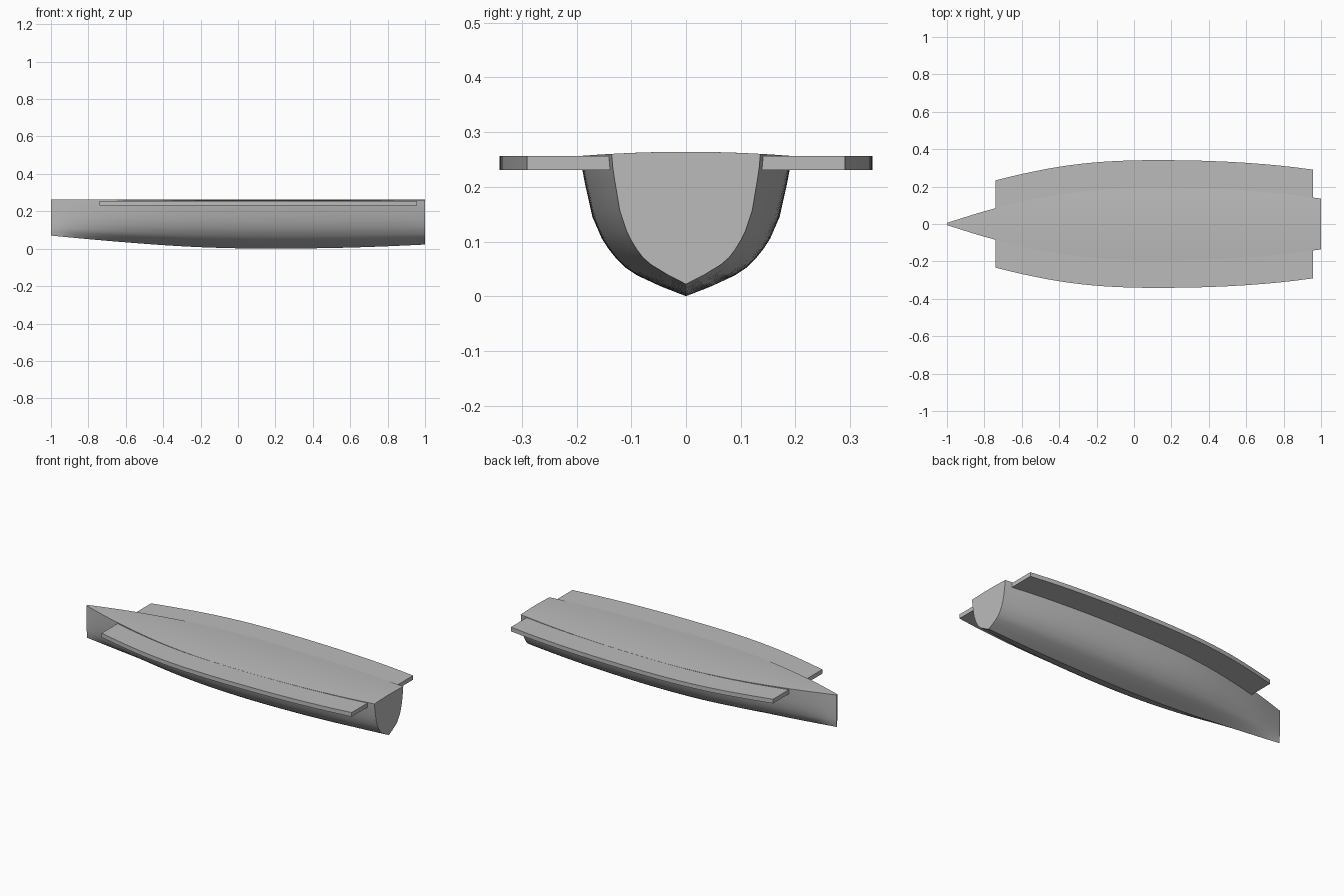
import bpy, bmesh

cube = bpy.data.objects.get("Cube")
if cube:
    bpy.data.objects.remove(cube, do_unlink=True)

grey = bpy.data.materials.new("plain grey")
grey.use_nodes = True
grey.diffuse_color = (0.5, 0.5, 0.5, 1)
grey.node_tree.nodes["Principled BSDF"].inputs["Base Color"].default_value = (0.5, 0.5, 0.5, 1)

# Lines of the boat at even spacing from bow to stern
HALF_WIDTHS = [0.006, 0.068, 0.118, 0.157, 0.181, 0.191, 0.192, 0.188, 0.178, 0.161, 0.136]
KEEL = [0.07, 0.051, 0.034, 0.019, 0.008, 0.002, 0.0, 0.002, 0.006, 0.013, 0.022]
# Side shape from keel to deck edge, as fractions of half width and depth
SECTION = [(0, 0), (0.24, 0.07), (0.47, 0.15), (0.58, 0.205), (0.66, 0.265), (0.74, 0.34),
           (0.8, 0.41), (0.89, 0.565), (0.93, 0.7), (0.96, 0.8), (0.985, 0.9), (1, 1)]
DECK_STEPS = 8


def along(values, x):
    """Smooth curve through evenly spaced values, x from -1 to 1."""
    t = (x + 1) / 2 * (len(values) - 1)
    i = min(int(t), len(values) - 2)
    f = t - i
    b, c = values[i], values[i + 1]
    a = values[i - 1] if i > 0 else 2 * b - c
    d = values[i + 2] if i + 2 < len(values) else 2 * c - b
    return b + f / 2 * (c - a + f * (2 * a - 5 * b + 4 * c - d + f * (3 * (b - c) + d - a)))


def deck_height(y):
    return 0.264 - 0.0075 * (y / 0.192) ** 2


def hull_ring(x):
    w, keel = along(HALF_WIDTHS, x), along(KEEL, x)
    depth = deck_height(w) - keel
    side = [(w * u, keel + depth * v) for u, v in SECTION]
    deck = [w * (1 - 2 * k / DECK_STEPS) for k in range(1, DECK_STEPS)]
    ring = side + [(y, deck_height(y)) for y in deck]
    ring += [(-y, z) for y, z in reversed(side[1:])]
    return [(x, y, z) for y, z in ring]


def plate_ring(side):
    def ring(x):
        w = along(HALF_WIDTHS, x)
        inner, outer = side * w * 0.985, side * (w + 0.149)
        return [(x, inner, 0.231), (x, outer, 0.231), (x, outer, 0.256), (x, inner, 0.256)]
    return ring


def loft(name, ring, start, end, steps):
    """Skin a row of closed sections and cap both ends."""
    bm = bmesh.new()
    rows = [[bm.verts.new(p) for p in ring(start + (end - start) * i / steps)]
            for i in range(steps + 1)]
    for r, s in zip(rows, rows[1:]):
        for j in range(len(r)):
            k = (j + 1) % len(r)
            bm.faces.new((r[j], r[k], s[k], s[j]))
    bm.faces.new(rows[0])
    bm.faces.new(rows[-1])
    bmesh.ops.recalc_face_normals(bm, faces=bm.faces)
    mesh = bpy.data.meshes.new(name)
    bm.to_mesh(mesh)
    bm.free()
    mesh.materials.append(grey)
    obj = bpy.data.objects.new(name, mesh)
    bpy.context.collection.objects.link(obj)
    bpy.ops.object.select_all(action="DESELECT")
    obj.select_set(True)
    bpy.context.view_layer.objects.active = obj
    bpy.ops.object.shade_smooth_by_angle(angle=0.5)
    return obj


# Hull with cambered deck and flat transom
loft("hull", hull_ring, -1, 1, 48)

# Side platforms following the deck edge
loft("back_side_platform", plate_ring(1), -0.74, 0.957, 40)
loft("front_side_platform", plate_ring(-1), -0.74, 0.957, 40)
